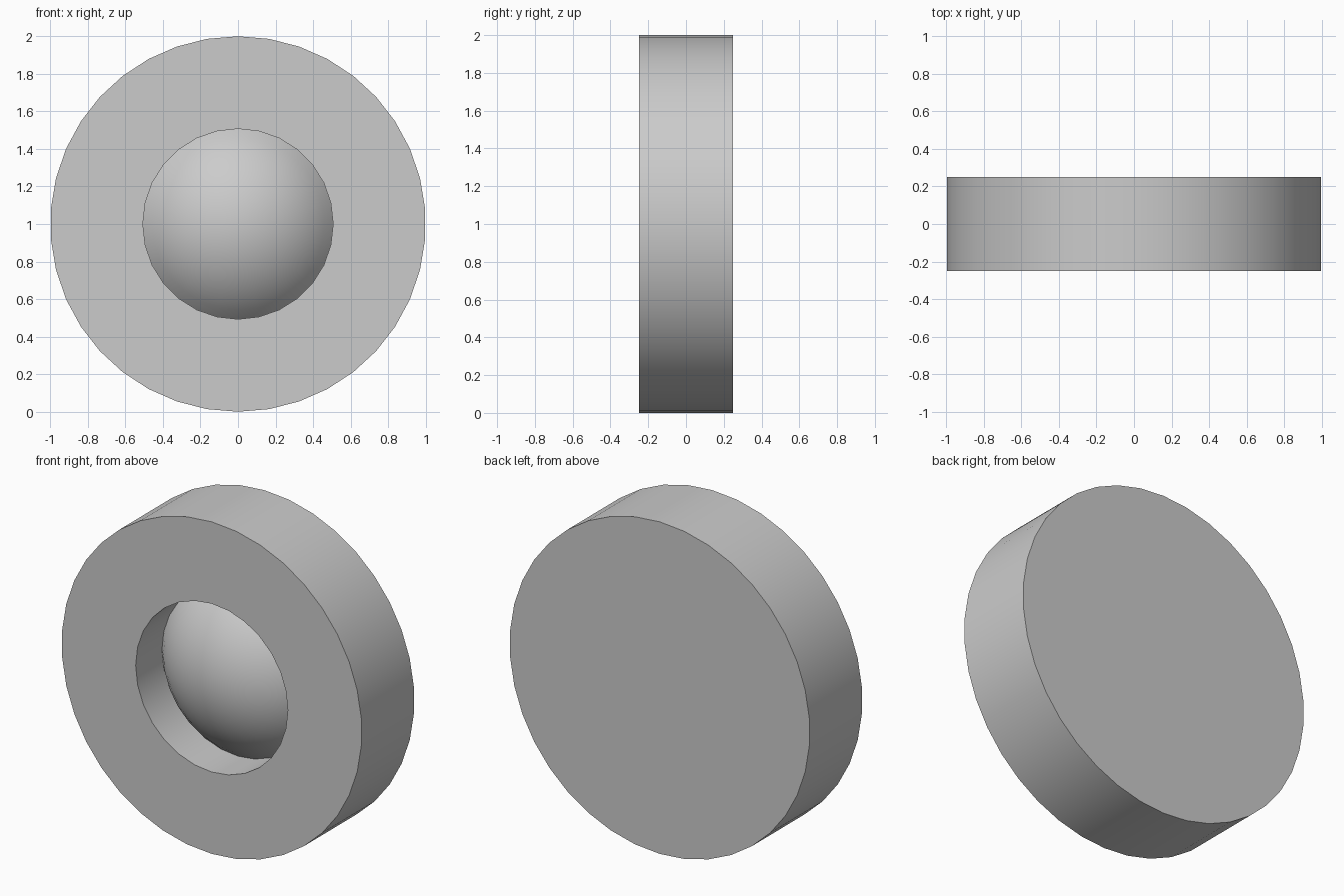
import bpy, bmesh, math

cube = bpy.data.objects.get("Cube")
if cube:
    bpy.data.objects.remove(cube, do_unlink=True)

FRONT, BACK, MID = -0.25, 0.25, 0.0
OUTER, INNER = 1.0, 0.507
OUTER_SIDES, INNER_SIDES, DOME_RINGS = 38, 28, 8

grey = bpy.data.materials.new("plain grey")
grey.use_nodes = True
colour = (0.6, 0.6, 0.6, 1)
grey.diffuse_color = colour
grey.node_tree.nodes["Principled BSDF"].inputs["Base Color"].default_value = colour


def ring(bm, radius, y, sides):
    """Closed loop of vertices around the y axis, starting at the top."""
    step = math.tau / sides
    return [bm.verts.new((radius * math.sin(i * step), y, 1 + radius * math.cos(i * step)))
            for i in range(sides)]


def strip(bm, a, b):
    for i in range(len(a)):
        j = (i + 1) % len(a)
        bm.faces.new((a[i], a[j], b[j], b[i]))


def loop_edges(bm, loop):
    return [bm.edges.get((v, loop[i - 1])) for i, v in enumerate(loop)]


bm = bmesh.new()

# Outer wall and flat back
front_rim = ring(bm, OUTER, FRONT, OUTER_SIDES)
back_rim = ring(bm, OUTER, BACK, OUTER_SIDES)
strip(bm, front_rim, back_rim)
bm.faces.new(back_rim)

# Wall of the round recess
hole_rim = ring(bm, INNER, FRONT, INNER_SIDES)
dome_base = ring(bm, INNER, MID, INNER_SIDES)
strip(bm, hole_rim, dome_base)

# Flat front between the two rims
bmesh.ops.triangle_fill(bm, use_beauty=True, normal=(0, -1, 0),
                        edges=loop_edges(bm, front_rim) + loop_edges(bm, hole_rim))

# Spherical cap rising from the recess to the front plane
height = MID - FRONT
sphere = (INNER ** 2 + height ** 2) / (2 * height)
rim_angle = math.asin(INNER / sphere)
previous = dome_base
for k in range(DOME_RINGS - 1, 0, -1):
    angle = rim_angle * k / DOME_RINGS
    y = FRONT + sphere * (1 - math.cos(angle))
    current = ring(bm, sphere * math.sin(angle), y, INNER_SIDES)
    strip(bm, previous, current)
    previous = current
pole = bm.verts.new((0, FRONT, 1))
for i, v in enumerate(previous):
    bm.faces.new((previous[i - 1], v, pole))

bmesh.ops.recalc_face_normals(bm, faces=bm.faces)
mesh = bpy.data.meshes.new("domed_disc")
bm.to_mesh(mesh)
bm.free()
mesh.materials.append(grey)

disc = bpy.data.objects.new("domed_disc", mesh)
bpy.context.collection.objects.link(disc)
bpy.ops.object.select_all(action="DESELECT")
disc.select_set(True)
bpy.context.view_layer.objects.active = disc
bpy.ops.object.shade_smooth_by_angle(angle=math.radians(30))
